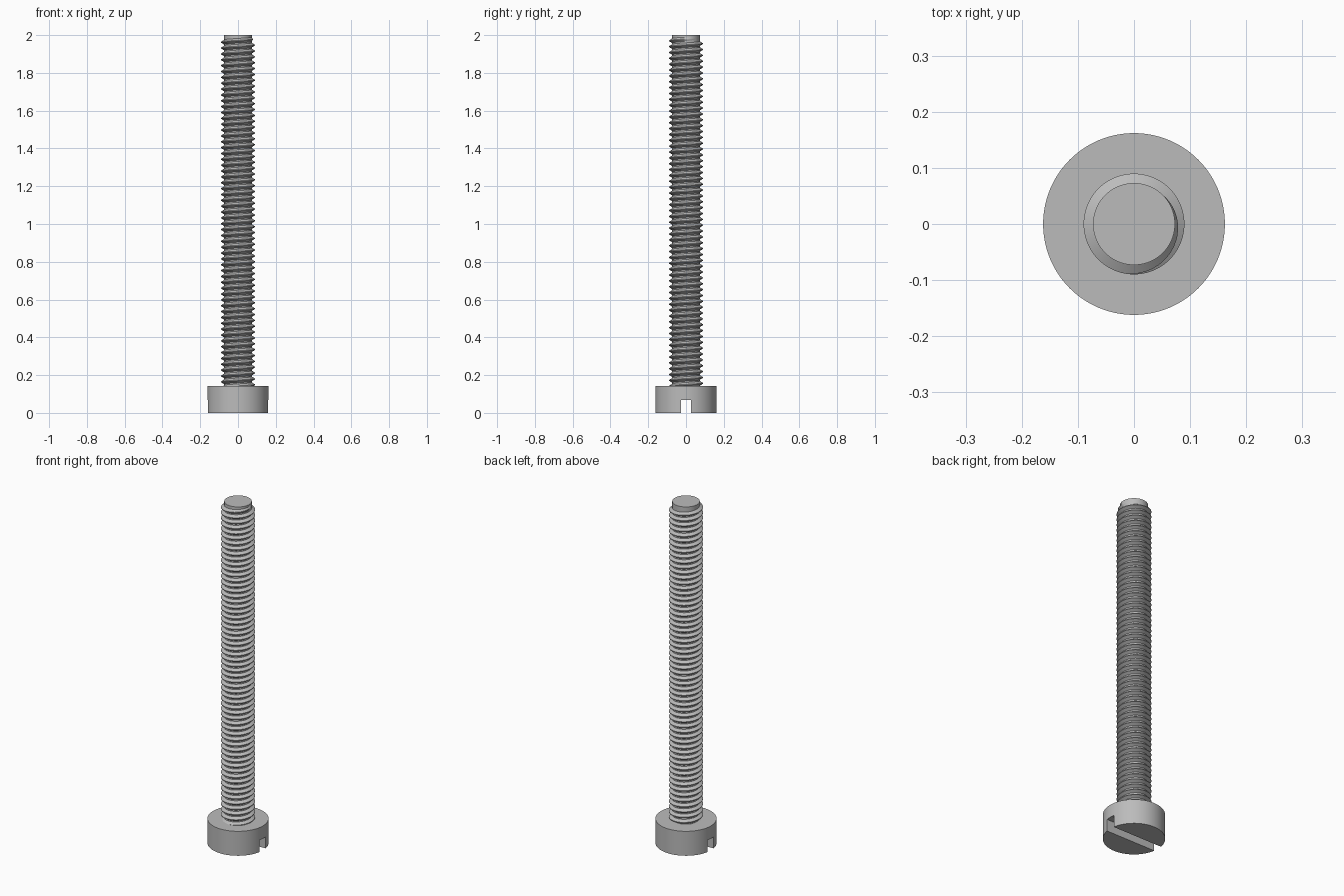
import bpy, bmesh, math

cube = bpy.data.objects.get("Cube")
if cube:
    bpy.data.objects.remove(cube, do_unlink=True)

HEAD_R, HEAD_H = 0.162, 0.143
SLOT_W, SLOT_H = 0.054, 0.069
ROOT_R, CREST_R, TOP = 0.073, 0.09, 2.0
PITCH, STEPS = 0.031, 48

steel = bpy.data.materials.new("steel grey")
steel.use_nodes = True
steel.diffuse_color = (0.5, 0.5, 0.5, 1)
steel.node_tree.nodes["Principled BSDF"].inputs["Base Color"].default_value = (0.5, 0.5, 0.5, 1)


def finish(obj, name):
    obj.name = name
    obj.data.materials.clear()
    obj.data.materials.append(steel)
    bpy.ops.object.select_all(action="DESELECT")
    obj.select_set(True)
    bpy.context.view_layer.objects.active = obj
    bpy.ops.object.shade_smooth_by_angle(angle=math.radians(30))


def cylinder(radius, z0, z1):
    bpy.ops.mesh.primitive_cylinder_add(vertices=96, radius=radius, depth=z1 - z0,
                                        location=(0, 0, (z0 + z1) / 2))
    return bpy.context.object


# Head with a driver slot across its underside
head = cylinder(HEAD_R, 0, HEAD_H)
bpy.ops.mesh.primitive_cube_add(size=1)
cutter = bpy.context.object
cutter.scale = (1, SLOT_W, SLOT_H * 2)
cutter.hide_render = True
cut = head.modifiers.new("slot", "BOOLEAN")
cut.operation, cut.solver, cut.object = "DIFFERENCE", "EXACT", cutter
bpy.context.view_layer.objects.active = head
bpy.ops.object.modifier_apply(modifier=cut.name)
bpy.data.objects.remove(cutter, do_unlink=True)
finish(head, "slotted_head")

# Plain core of the shank
finish(cylinder(ROOT_R, HEAD_H - 0.03, TOP), "shank_core")

# Helical thread ridge, fading out near the tip
bm = bmesh.new()
start, end = HEAD_H - 0.025, TOP - 0.018
count = int((end - start) / PITCH * STEPS)
previous = None
for i in range(count + 1):
    angle = 2 * math.pi * i / STEPS
    z = start + PITCH * i / STEPS
    fade = min(1, (count - i) / (STEPS * 0.4))
    depth = (CREST_R - ROOT_R) * fade
    inner = ROOT_R - 0.002
    profile = [(inner, -0.0135), (ROOT_R + depth, -0.002),
               (ROOT_R + depth, 0.002), (inner, 0.0135)]
    ring = [bm.verts.new((r * math.cos(angle), r * math.sin(angle), z + dz))
            for r, dz in profile]
    if previous:
        for k in range(4):
            n = (k + 1) % 4
            bm.faces.new((previous[k], ring[k], ring[n], previous[n]))
    else:
        bm.faces.new(ring)
    previous = ring
bm.faces.new(previous[::-1])
bmesh.ops.recalc_face_normals(bm, faces=bm.faces)
mesh = bpy.data.meshes.new("thread")
bm.to_mesh(mesh)
bm.free()
thread = bpy.data.objects.new("thread", mesh)
bpy.context.collection.objects.link(thread)
finish(thread, "thread")
